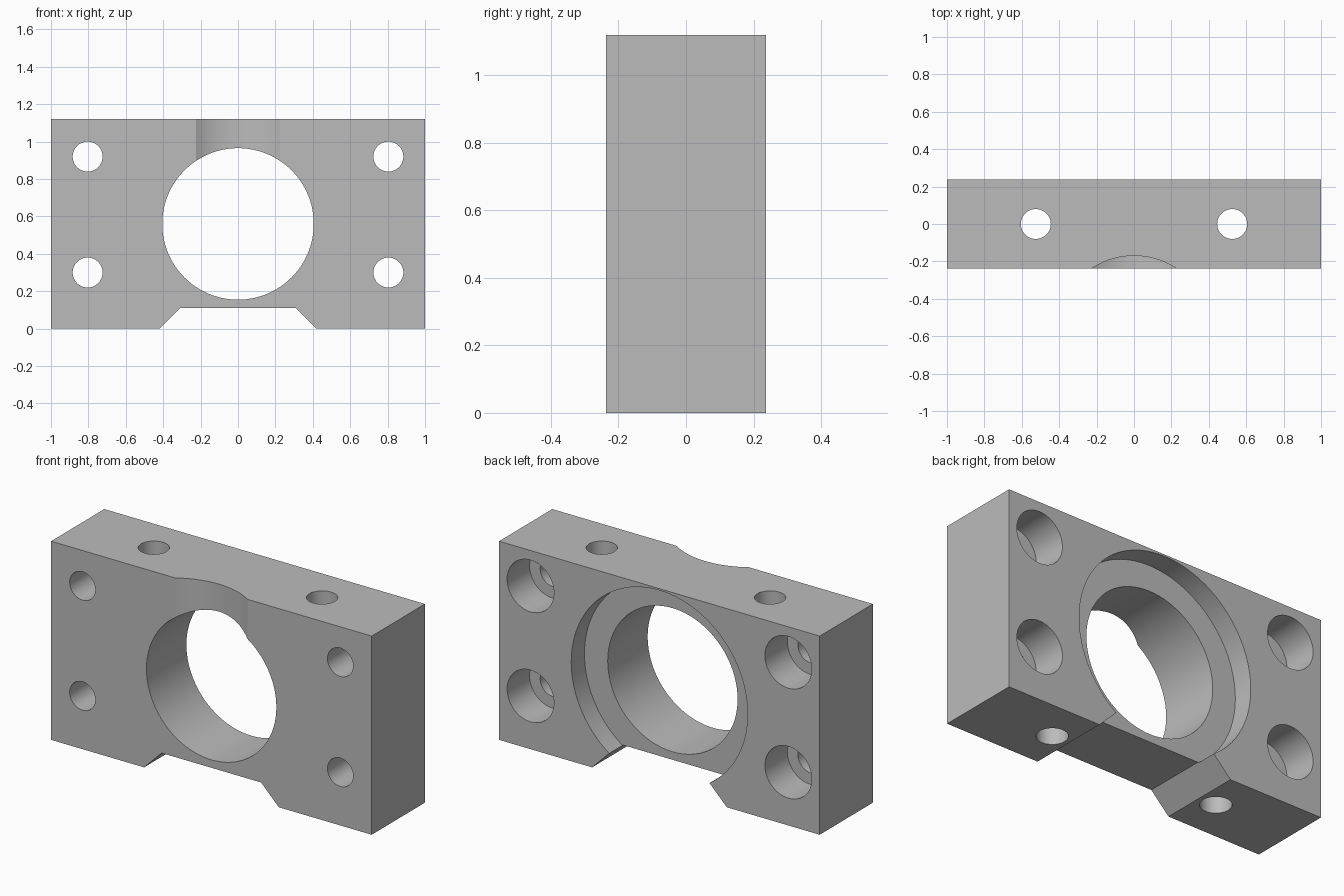
import bpy, bmesh, math
from mathutils import Matrix, Vector

old = bpy.data.objects.get("Cube")
if old:
    bpy.data.objects.remove(old, do_unlink=True)

HALF_Y, HEIGHT = 0.237, 1.12
MID_Z = HEIGHT / 2
BACK = HALF_Y + 0.1          # cutters overshoot the faces

grey = bpy.data.materials.new("machined_grey")
grey.use_nodes = True
colour = (0.5, 0.5, 0.5, 1)
grey.diffuse_color = colour
grey.node_tree.nodes["Principled BSDF"].inputs["Base Color"].default_value = colour


def make_object(name, bm):
    bmesh.ops.recalc_face_normals(bm, faces=bm.faces)
    mesh = bpy.data.meshes.new(name)
    bm.to_mesh(mesh)
    bm.free()
    mesh.materials.append(grey)
    obj = bpy.data.objects.new(name, mesh)
    bpy.context.collection.objects.link(obj)
    return obj


def cylinder(name, radius, start, end, sides=64):
    start, end = Vector(start), Vector(end)
    axis = end - start
    turn = axis.to_track_quat('Z', 'Y').to_matrix().to_4x4()
    bm = bmesh.new()
    bmesh.ops.create_cone(bm, cap_ends=True, segments=sides, radius1=radius,
                          radius2=radius, depth=axis.length,
                          matrix=Matrix.Translation((start + end) / 2) @ turn)
    return make_object(name, bm)


# Block outline with the chamfered foot notch, extruded front to back
half = [(0.31, 0.11), (0.42, 0), (1, 0), (1, HEIGHT)]
outline = half + [(-x, z) for x, z in reversed(half)]
bm = bmesh.new()
face = bm.faces.new([bm.verts.new((x, -HALF_Y, z)) for x, z in outline])
solid = bmesh.ops.extrude_face_region(bm, geom=[face])
bmesh.ops.translate(bm, vec=(0, 2 * HALF_Y, 0),
                    verts=[v for v in solid["geom"] if isinstance(v, bmesh.types.BMVert)])
block = make_object("bearing_block", bm)

# Main bore, rear bearing seat and the scoop above the bore on the front
cutters = [
    cylinder("bore_cutter", 0.405, (0, -BACK, MID_Z), (0, BACK, MID_Z), 128),
    cylinder("seat_cutter", 0.55, (0, HALF_Y - 0.118, MID_Z), (0, BACK, MID_Z), 128),
    cylinder("scoop_cutter", 0.411, (0, -0.581, MID_Z), (0, -0.581, HEIGHT + 0.1), 128),
]

# Counterbored screw holes and vertical mounting holes
for x in (-1, 1):
    for z in (0.30, 0.92):
        cutters += [
            cylinder("screw_cutter", 0.08, (0.804 * x, -BACK, z), (0.804 * x, BACK, z)),
            cylinder("counterbore_cutter", 0.146, (0.804 * x, HALF_Y - 0.2, z),
                     (0.804 * x, BACK, z)),
        ]
    cutters.append(cylinder("mount_cutter", 0.08, (0.525 * x, 0, -0.1),
                            (0.525 * x, 0, HEIGHT + 0.1)))

# Cut, then bake the result and discard the cutters
for cutter in cutters:
    cutter.hide_render = True
    mod = block.modifiers.new(cutter.name, 'BOOLEAN')
    mod.operation = 'DIFFERENCE'
    mod.solver = 'EXACT'
    mod.object = cutter
bpy.context.view_layer.update()
baked = bpy.data.meshes.new_from_object(
    block.evaluated_get(bpy.context.evaluated_depsgraph_get()))
block.modifiers.clear()
block.data = baked
baked.name = "bearing_block"
for cutter in cutters:
    bpy.data.objects.remove(cutter, do_unlink=True)

# Smooth hole walls, sharp edges
bpy.ops.object.select_all(action='DESELECT')
block.select_set(True)
bpy.context.view_layer.objects.active = block
bpy.ops.object.shade_smooth_by_angle(angle=math.radians(25))
